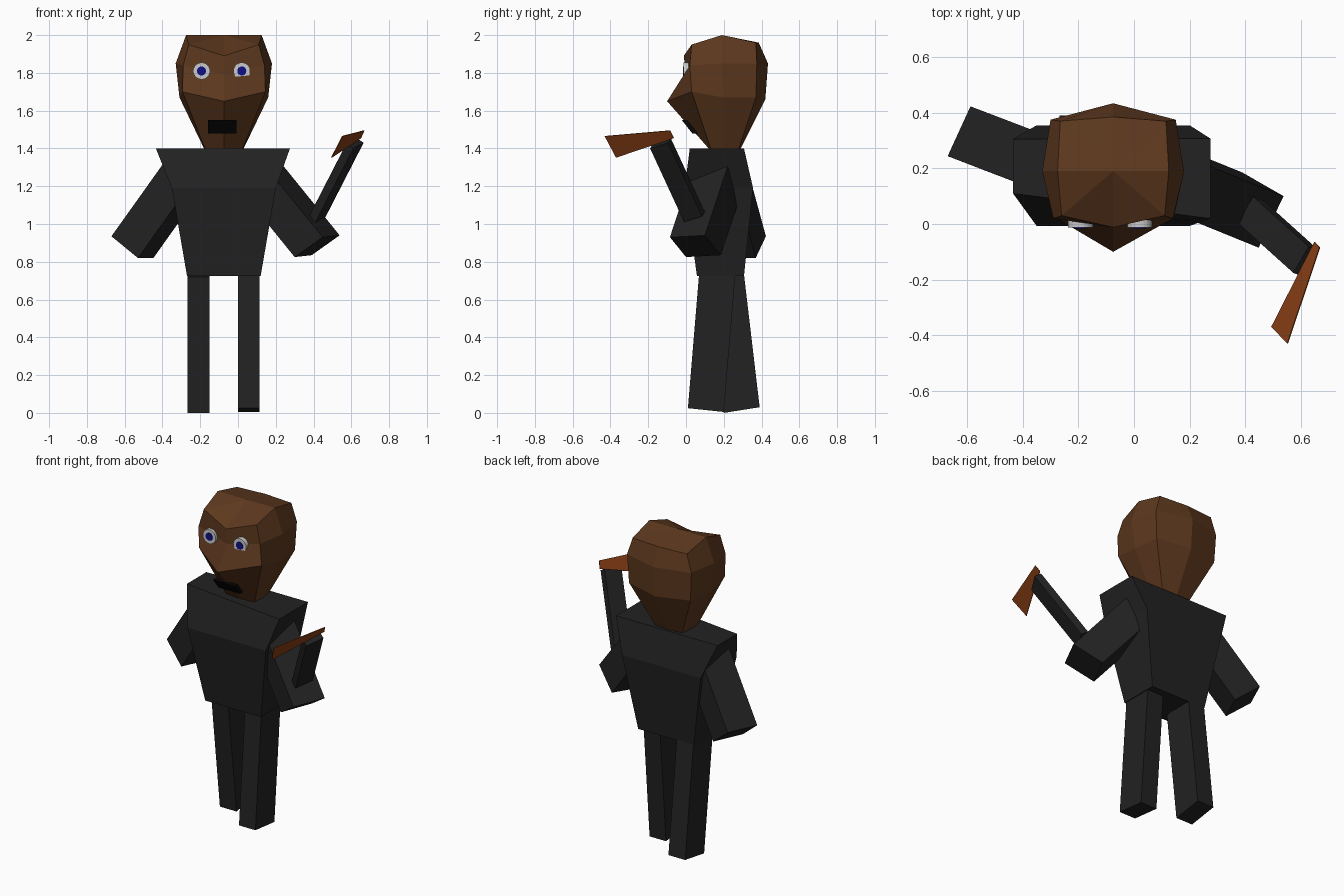
import bpy, math
from mathutils import Vector

if "Cube" in bpy.data.objects:
    bpy.data.objects.remove(bpy.data.objects["Cube"])


def material(name, rgb):
    m = bpy.data.materials.new(name)
    m.diffuse_color = (*rgb, 1)
    m.use_nodes = True
    m.node_tree.nodes["Principled BSDF"].inputs["Base Color"].default_value = m.diffuse_color
    return m


CLOTH = material("cloth", (0.016, 0.016, 0.016))
SKIN = material("skin", (0.11, 0.04, 0.013))
RUST = material("rust", (0.26, 0.05, 0.008))
WHITE = material("eye_white", (0.6, 0.6, 0.6))
BLUE = material("eye_blue", (0.005, 0.005, 0.25))
BLACK = material("black", (0.002, 0.002, 0.002))


def mesh(name, verts, faces, mat):
    me = bpy.data.meshes.new(name)
    me.from_pydata([tuple(v) for v in verts], [], faces)
    me.materials.append(mat)
    ob = bpy.data.objects.new(name, me)
    bpy.context.collection.objects.link(ob)
    # consistent outward normals
    bpy.context.view_layer.objects.active = ob
    ob.select_set(True)
    bpy.ops.object.mode_set(mode='EDIT')
    bpy.ops.mesh.select_all(action='SELECT')
    bpy.ops.mesh.normals_make_consistent(inside=False)
    bpy.ops.object.mode_set(mode='OBJECT')
    ob.select_set(False)
    return ob


def loft(name, rings, mat, apex=None):
    """Skin between rings of equal size; last ring closes flat or to an apex."""
    n = len(rings[0])
    verts = [v for r in rings for v in r]
    faces = [(k * n + i, k * n + (i + 1) % n, (k + 1) * n + (i + 1) % n, (k + 1) * n + i)
             for k in range(len(rings) - 1) for i in range(n)]
    faces.append(tuple(reversed(range(n))))
    last = (len(rings) - 1) * n
    if apex:
        verts.append(apex)
        faces += [(last + i, last + (i + 1) % n, len(verts) - 1) for i in range(n)]
    else:
        faces.append(tuple(last + i for i in range(n)))
    return mesh(name, verts, faces, mat)


def block(name, corner, u, v, w, mat):
    """Slanted box from one corner and three edge vectors."""
    c, u, v, w = map(Vector, (corner, u, v, w))
    base = [c, c + u, c + u + v, c + v]
    return loft(name, [base, [p + w for p in base]], mat)


# Torso: waist, chest and shoulder rings
loft("torso", [
    [(-.27, .058, .725), (.12, .058, .725), (.12, .307, .725), (-.27, .307, .725)],
    [(-.35, -.007, 1.19), (.20, -.007, 1.19), (.20, .355, 1.19), (-.35, .355, 1.19)],
    [(-.435, .11, 1.4), (.275, .02, 1.4), (.275, .307, 1.4), (-.435, .305, 1.4)],
], CLOTH)

# Legs, one stepping forward and one back
block("right_leg", (0, .01, .025), (.115, 0, 0), (0, .19, -.02), (0, .06, .72), CLOTH)
block("left_leg", (-.267, .2, 0), (.117, 0, 0), (0, .19, .03), (0, -.085, .72), CLOTH)

# Upper arms, from the lower end up into the torso
block("left_arm", (-.67, .244, .935), (.082, .179, 0), (.14, -.054, -.115),
      (.283, -.108, .397), CLOTH)
block("right_arm", (.538, .1, .94), (-.09, -.185, -.01), (-.148, .085, -.105),
      (-.3, .122, .37), CLOTH)

# Raised forearm and the blade it holds
block("right_forearm", (.665, -.095, 1.43), (-.055, -.095, -.03), (-.037, .014, .025),
      (-.2, .18, -.39), CLOTH)
blade = mesh("blade", [(.552, -.43, 1.465), (.495, -.37, 1.352),
                       (.65, -.065, 1.455), (.668, -.085, 1.495)], [(0, 1, 2, 3)], RUST)
thick = blade.modifiers.new("thickness", 'SOLIDIFY')
thick.thickness, thick.offset = .004, 0

# Head: half rings (x, y, z) from front middle round to back middle, mirrored
CX = -.075
half_rings = [
    [(0, .12, 1.4), (.1, .13, 1.4), (.105, .2, 1.4), (.095, .28, 1.4), (0, .29, 1.4)],
    [(0, -.1, 1.65), (.22, .03, 1.7), (.235, .2, 1.67), (.215, .37, 1.67), (0, .42, 1.66)],
    [(0, 0, 1.79), (.215, .02, 1.84), (.255, .19, 1.85), (.225, .375, 1.85), (0, .434, 1.85)],
    [(0, -.012, 1.89), (.185, .03, 1.95), (.2, .19, 2.0), (.19, .37, 1.96), (0, .385, 1.96)],
]
rings = [[(CX + x, y, z) for x, y, z in h] + [(CX - x, y, z) for x, y, z in h[3:0:-1]]
         for h in half_rings]
loft("head", rings, SKIN, apex=(CX, .19, 2.0))


# Eyes: pale disc with a smaller blue disc in front
def disc(name, x, z, r, y0, y1, mat):
    def circle(y):
        return [(x + r * math.cos(a * math.tau / 20), y, z + r * math.sin(a * math.tau / 20))
                for a in range(20)]
    loft(name, [circle(y0), circle(y1)], mat)


for side, x in (("left", -.193), ("right", .02)):
    disc(side + "_eye", x, 1.81, .045, -.012, .03, WHITE)
    disc(side + "_pupil", x, 1.81, .024, -.016, 0, BLUE)

# Mouth bar, sloping with the chin
block("mouth", (-.16, -.022, 1.55), (.153, 0, 0), (0, .055, -.07), (0, .03, .0), BLACK)
